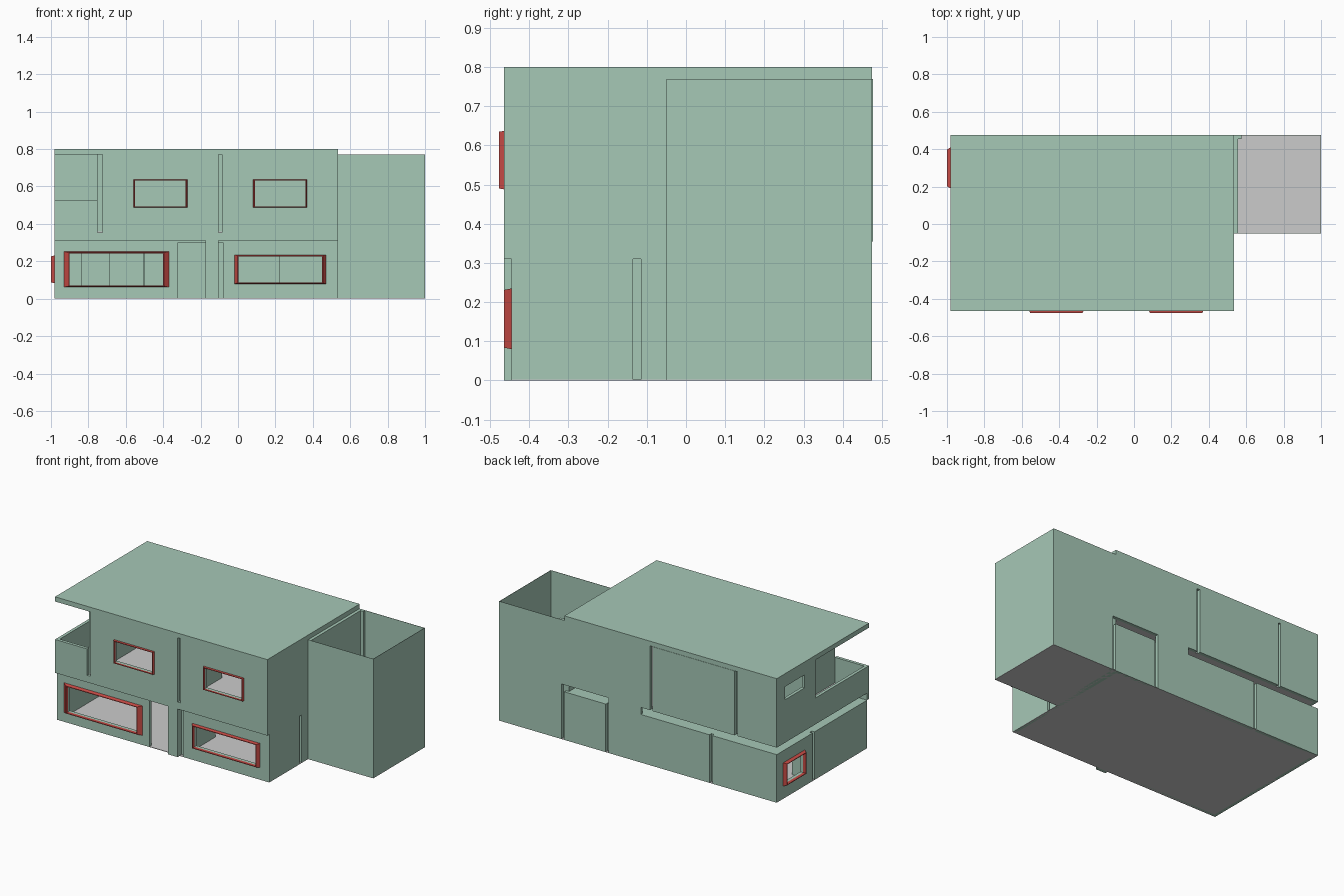
import bpy, bmesh

if "Cube" in bpy.data.objects:
    bpy.data.objects.remove(bpy.data.objects["Cube"])


def material(name, rgb):
    m = bpy.data.materials.new(name)
    m.diffuse_color = (*rgb, 1)
    m.use_nodes = True
    m.node_tree.nodes["Principled BSDF"].inputs["Base Color"].default_value = m.diffuse_color
    return m


GREEN = material("wall_green", (0.38, 0.58, 0.47))
RED = material("frame_red", (0.57, 0.07, 0.06))


def finish(name, bm, mat):
    bmesh.ops.recalc_face_normals(bm, faces=bm.faces)
    me = bpy.data.meshes.new(name)
    bm.to_mesh(me)
    bm.free()
    ob = bpy.data.objects.new(name, me)
    bpy.context.collection.objects.link(ob)
    if mat:
        me.materials.append(mat)
    return ob


def place(axis, u, v, w):
    return {'x': (w, u, v), 'y': (u, w, v), 'z': (u, v, w)}[axis]


def panel(name, axis, w0, w1, u0, u1, v0, v1, holes=(), mat=GREEN):
    """Slab normal to axis, with rectangular openings (u0, u1, v0, v1)."""
    us = sorted({u0, u1} | {min(max(h[i], u0), u1) for h in holes for i in (0, 1)})
    vs = sorted({v0, v1} | {min(max(h[i], v0), v1) for h in holes for i in (2, 3)})
    bm = bmesh.new()
    grid = {}

    def vert(u, v):
        if (u, v) not in grid:
            grid[u, v] = bm.verts.new(place(axis, u, v, w0))
        return grid[u, v]

    for a, b in zip(us, us[1:]):
        for c, d in zip(vs, vs[1:]):
            mu, mv = (a + b) / 2, (c + d) / 2
            if any(h[0] < mu < h[1] and h[2] < mv < h[3] for h in holes):
                continue
            bm.faces.new([vert(a, c), vert(b, c), vert(b, d), vert(a, d)])
    ext = bmesh.ops.extrude_face_region(bm, geom=bm.faces[:], use_keep_orig=True)
    moved = [g for g in ext['geom'] if isinstance(g, bmesh.types.BMVert)]
    bmesh.ops.translate(bm, verts=moved, vec=place(axis, 0, 0, w1 - w0))
    bmesh.ops.recalc_face_normals(bm, faces=bm.faces)
    bmesh.ops.dissolve_limit(bm, angle_limit=0.01, verts=bm.verts, edges=bm.edges)
    return finish(name, bm, mat)


def frame(name, axis, wall, front, win, su, sv, rim=0.004):
    """Window surround: ring whose outside tapers from the wall to the front."""
    u0, u1, v0, v1 = win
    bm = bmesh.new()

    def ring(du, dv, w):
        return [bm.verts.new(place(axis, u, v, w)) for u, v in
                ((u0 + du, v0 + dv), (u1 - du, v0 + dv), (u1 - du, v1 - dv), (u0 + du, v1 - dv))]

    loops = [ring(0, 0, wall), ring(su, sv, front),
             ring(su + rim, sv + rim, front), ring(su + rim, sv + rim, wall)]
    for i in range(4):
        a, b = loops[i], loops[(i + 1) % 4]
        for j in range(4):
            k = (j + 1) % 4
            bm.faces.new([a[j], a[k], b[k], b[j]])
    return finish(name, bm, RED)


def hole(win, su, sv, rim=0.004):
    return (win[0] + su + rim, win[1] - su - rim, win[2] + sv + rim, win[3] - sv - rim)


# windows: name, axis, wall plane, front plane, rectangle, taper
WINDOWS = {
    "low_left": ('y', -0.445, -0.465, (-0.93, -0.37, 0.062, 0.252), 0.026, 0.006),
    "low_right": ('y', -0.445, -0.465, (-0.018, 0.47, 0.08, 0.235), 0.016, 0.004),
    "high_left": ('y', -0.465, -0.477, (-0.56, -0.27, 0.488, 0.637), 0.006, 0.002),
    "high_right": ('y', -0.465, -0.477, (0.08, 0.37, 0.488, 0.637), 0.006, 0.002),
    "side": ('x', -0.98, -1.0, (0.19, 0.41, 0.082, 0.232), 0.012, 0.006),
}
H = {}
for key, (ax, wall, front, win, su, sv) in WINDOWS.items():
    frame(key + "_window_frame", ax, wall, front, win, su, sv)
    H[key] = hole(win, su, sv)

# floors and roof
panel("ground_floor", 'z', 0, 0.003, -0.98, 1, -0.445, 0.475,
      [(0.535, 1, -0.445, -0.05)], None)
panel("ceiling_slab", 'z', 0.3, 0.31, -0.96, 0.515, -0.445, 0.455)
panel("upper_floor", 'z', 0.355, 0.36, -0.96, 0.515, -0.445, 0.455, (), None)
panel("roof", 'z', 0.77, 0.8, -0.98, 0.535, -0.465, 0.475)

# front walls
panel("front_ground_wall", 'y', -0.445, -0.425, -0.98, 0.535, 0, 0.31,
      [H["low_left"], H["low_right"], (-0.32, -0.08, 0, 0.31)])
panel("door_post", 'y', -0.465, -0.425, -0.175, -0.105, 0, 0.31)
panel("front_upper_wall", 'y', -0.465, -0.445, -0.98, 0.535, 0.31, 0.77,
      [H["high_left"], H["high_right"], (-0.98, -0.75, 0.525, 0.77),
       (-0.75, -0.725, 0.355, 0.77), (-0.105, -0.085, 0.355, 0.77)])

# back wall with joints between panels and the slab gap
panel("back_wall", 'y', 0.455, 0.475, -0.98, 0.575, 0, 0.77,
      [(-0.98, -0.01, 0.31, 0.355), (0.22, 0.556, 0.31, 0.355),
       (-0.52, -0.50, 0, 0.31), (0.22, 0.24, 0, 0.355), (0.536, 0.556, 0, 0.355),
       (-0.095, -0.075, 0.355, 0.77), (-0.70, -0.68, 0.355, 0.77)])
panel("back_facing", 'y', 0.475, 0.477, -0.68, -0.095, 0.355, 0.77)

# side walls
panel("right_wall", 'x', 0.515, 0.535, -0.425, 0.455, 0, 0.77,
      [(-0.135, -0.115, 0, 0.31), (-0.425, -0.4249, 0, 0.31)])
panel("right_wall_upper_corner", 'x', 0.515, 0.535, -0.445, -0.425, 0.31, 0.77)
panel("left_ground_wall", 'x', -0.98, -0.96, -0.425, 0.455, 0, 0.31,
      [H["side"], (0.09, 0.11, 0, 0.31)])
panel("left_upper_wall", 'x', -0.98, -0.96, -0.445, 0.455, 0.355, 0.77,
      [(0.19, 0.39, 0.632, 0.716), (-0.445, 0.08, 0.525, 0.77)])

# balcony recess
panel("balcony_side_wall", 'x', -0.75, -0.725, -0.445, 0.1, 0.36, 0.77)
panel("balcony_back_wall", 'y', 0.08, 0.1, -0.96, -0.75, 0.36, 0.77)

# interior partitions behind the joints
panel("ground_left_partition", 'y', 0.09, 0.11, -0.96, -0.505, 0.003, 0.3,
      [(-0.835, -0.69, 0, 0.3)])
panel("ground_rear_partition", 'x', -0.52, -0.50, 0.11, 0.455, 0.003, 0.3)
panel("ground_front_partition", 'x', -0.105, -0.08, -0.425, -0.115, 0.003, 0.3)
panel("ground_right_partition", 'y', -0.135, -0.115, 0.22, 0.515, 0.003, 0.3)
panel("ground_stair_partition", 'x', 0.22, 0.24, -0.115, 0.455, 0.003, 0.3)
panel("upper_middle_partition", 'x', -0.105, -0.08, -0.445, 0.455, 0.36, 0.77,
      [(-0.05, 0.1, 0.36, 0.66)])
panel("upper_rear_partition", 'x', -0.70, -0.68, 0.1, 0.455, 0.36, 0.77)

# open-topped tower with thin walls
panel("tower_inner_wall", 'x', 0.535, 0.555, -0.05, 0.455, 0, 0.77)
panel("tower_front_wall", 'y', -0.05, -0.048, 0.535, 1, 0, 0.77)
panel("tower_right_wall", 'x', 0.998, 1, -0.05, 0.475, 0, 0.77)
panel("tower_back_wall", 'y', 0.473, 0.475, 0.575, 1, 0, 0.77)
